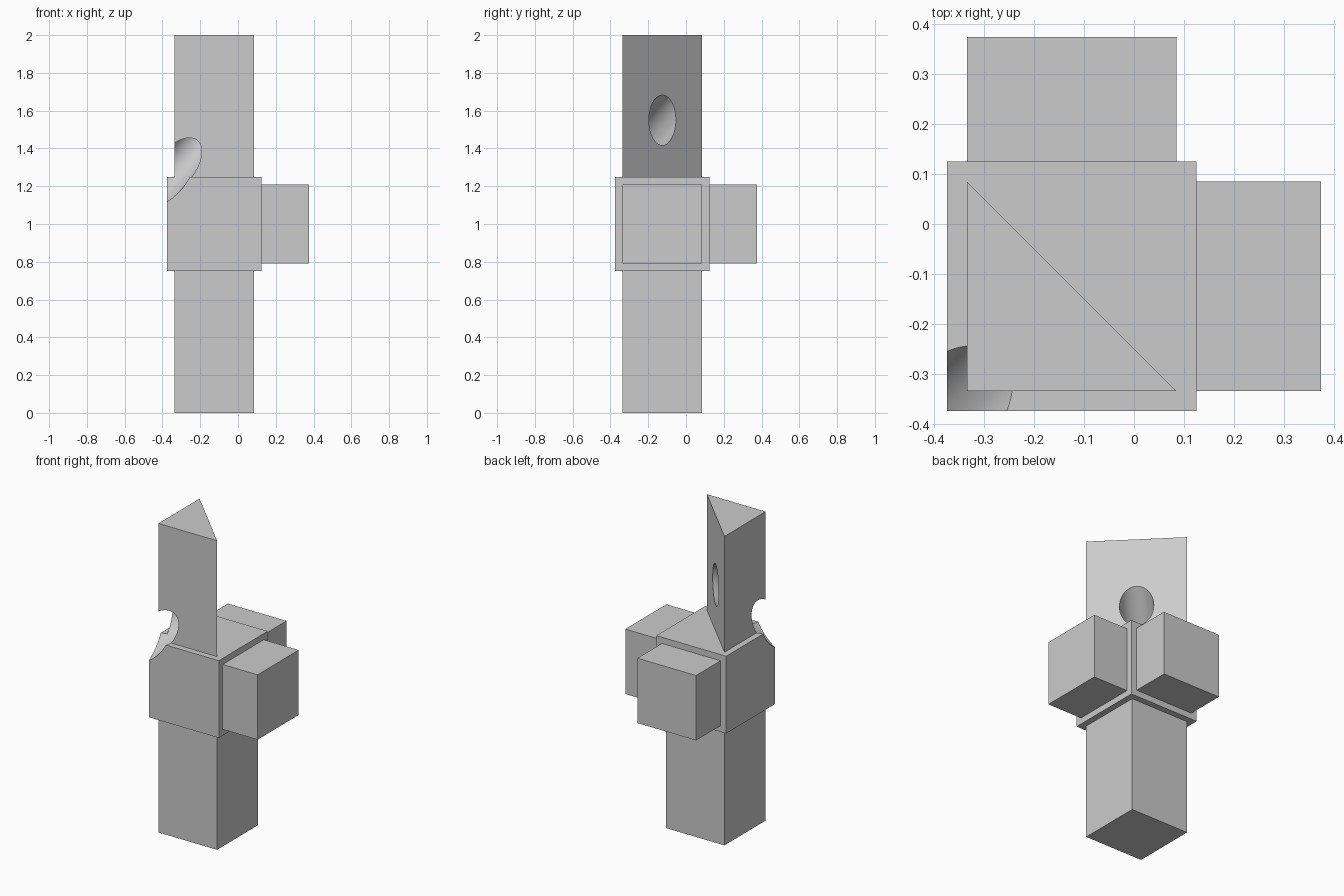
import bpy
import bmesh
import math
from mathutils import Vector

default = bpy.data.objects.get("Cube")
if default:
    bpy.data.objects.remove(default, do_unlink=True)

# One flat grey for the whole joint
grey = bpy.data.materials.new("plain_grey")
grey.use_nodes = True
colour = (0.6, 0.6, 0.6, 1)
grey.diffuse_color = colour
grey.node_tree.nodes["Principled BSDF"].inputs["Base Color"].default_value = colour


def finish(name, bm):
    bmesh.ops.recalc_face_normals(bm, faces=bm.faces[:])
    mesh = bpy.data.meshes.new(name)
    bm.to_mesh(mesh)
    bm.free()
    mesh.materials.append(grey)
    obj = bpy.data.objects.new(name, mesh)
    bpy.context.collection.objects.link(obj)
    return obj


def prism(name, outline, bottom, top):
    """Extrude a flat outline straight up."""
    bm = bmesh.new()
    face = bm.faces.new([bm.verts.new((x, y, bottom)) for x, y in outline])
    new = bmesh.ops.extrude_face_region(bm, geom=[face])["geom"]
    verts = [v for v in new if isinstance(v, bmesh.types.BMVert)]
    bmesh.ops.translate(bm, verts=verts, vec=(0, 0, top - bottom))
    return finish(name, bm)


def box(name, x, y, z):
    outline = [(x[0], y[0]), (x[1], y[0]), (x[1], y[1]), (x[0], y[1])]
    return prism(name, outline, *z)


HUB = (-0.375, 0.125)      # hub extent in x and y
BAR = (-0.335, 0.085)      # bar extent in x and y
REACH = (0.125, 0.375)     # side arms
BAR_Z = (0.79, 1.21)

# Hub, lower post and two side arms
hub = box("hub_block", HUB, HUB, (0.75, 1.25))
box("lower_post", BAR, BAR, (0, 0.75))
box("left_arm", REACH, BAR, BAR_Z)
box("back_arm", BAR, REACH, BAR_Z)

# Upper post, halved along its diagonal
lo, hi = BAR
upper = prism("upper_half_post", [(lo, lo), (hi, lo), (lo, hi)], 1.25, 2)

# Sloping round bore through the upper post and the hub corner
tilt = math.radians(40.3)
flat = math.cos(tilt) / math.sqrt(2)
axis = Vector((flat, flat, math.sin(tilt)))
bm = bmesh.new()
bmesh.ops.create_cone(bm, cap_ends=True, segments=64, radius1=0.101,
                      radius2=0.101, depth=2)
bore = finish("bore_cutter", bm)
bore.location = (-0.125, -0.125, 1.55)
bore.rotation_euler = axis.to_track_quat("Z", "Y").to_euler()
bore.hide_render = True
bpy.context.view_layer.update()

for obj in (hub, upper):
    cut = obj.modifiers.new("bore", "BOOLEAN")
    cut.operation = "DIFFERENCE"
    cut.solver = "EXACT"
    cut.object = bore
    bpy.ops.object.select_all(action="DESELECT")
    obj.select_set(True)
    bpy.context.view_layer.objects.active = obj
    bpy.ops.object.modifier_apply(modifier=cut.name)
    bpy.ops.object.shade_smooth_by_angle(angle=math.radians(20))

bpy.data.objects.remove(bore, do_unlink=True)
